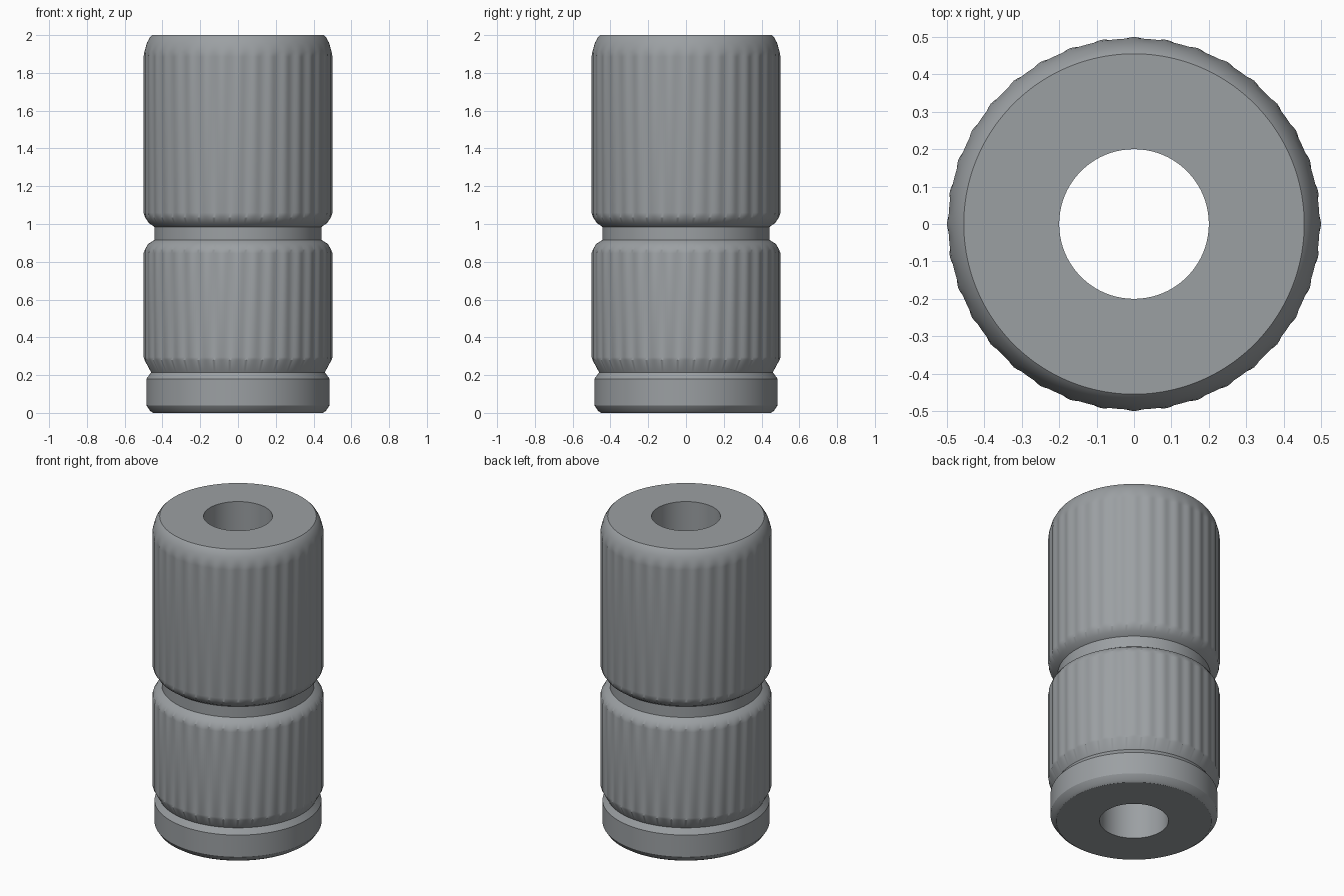
import bpy, bmesh, math

if "Cube" in bpy.data.objects:
    bpy.data.objects.remove(bpy.data.objects["Cube"])

RIDGES, STEPS = 36, 8
SEG = RIDGES * STEPS
DEPTH = 0.008

# (radius, height, fluted) going up the outside, then down the bore
profile = [
    (0.20, 0.00, 0), (0.45, 0.00, 0), (0.465, 0.01, 0), (0.485, 0.04, 0),
    (0.485, 0.18, 0), (0.46, 0.215, 0), (0.495, 0.28, 0),
    (0.50, 0.295, 1), (0.50, 0.845, 1),
    (0.493, 0.865, 0), (0.475, 0.895, 0), (0.443, 0.915, 0),
    (0.443, 0.985, 0), (0.472, 1.005, 0), (0.492, 1.035, 0),
    (0.50, 1.06, 1), (0.50, 1.885, 1),
    (0.496, 1.91, 0), (0.482, 1.96, 0), (0.465, 1.99, 0), (0.455, 2.00, 0),
    (0.20, 2.00, 0),
]

# Fluted sleeve: lathe the profile, with shallow grooves on the grip bands
bm = bmesh.new()
rings = []
for r, z, fluted in profile:
    ring = []
    for i in range(SEG):
        a = 2 * math.pi * i / SEG
        rr = r - fluted * DEPTH * (0.5 - 0.5 * math.cos(RIDGES * a))
        ring.append(bm.verts.new((rr * math.cos(a), rr * math.sin(a), z)))
    rings.append(ring)
for k, low in enumerate(rings):
    high = rings[(k + 1) % len(rings)]
    for i in range(SEG):
        j = (i + 1) % SEG
        bm.faces.new((low[i], low[j], high[j], high[i]))
bmesh.ops.recalc_face_normals(bm, faces=bm.faces)

mesh = bpy.data.meshes.new("fluted_sleeve")
bm.to_mesh(mesh)
bm.free()
sleeve = bpy.data.objects.new("fluted_sleeve", mesh)
bpy.context.collection.objects.link(sleeve)

# Plain metal grey
grey = bpy.data.materials.new("steel grey")
grey.diffuse_color = (0.33, 0.35, 0.365, 1)
grey.use_nodes = True
grey.node_tree.nodes["Principled BSDF"].inputs["Base Color"].default_value = grey.diffuse_color
mesh.materials.append(grey)

bpy.context.view_layer.objects.active = sleeve
sleeve.select_set(True)
bpy.ops.object.shade_smooth_by_angle(angle=math.radians(32))
